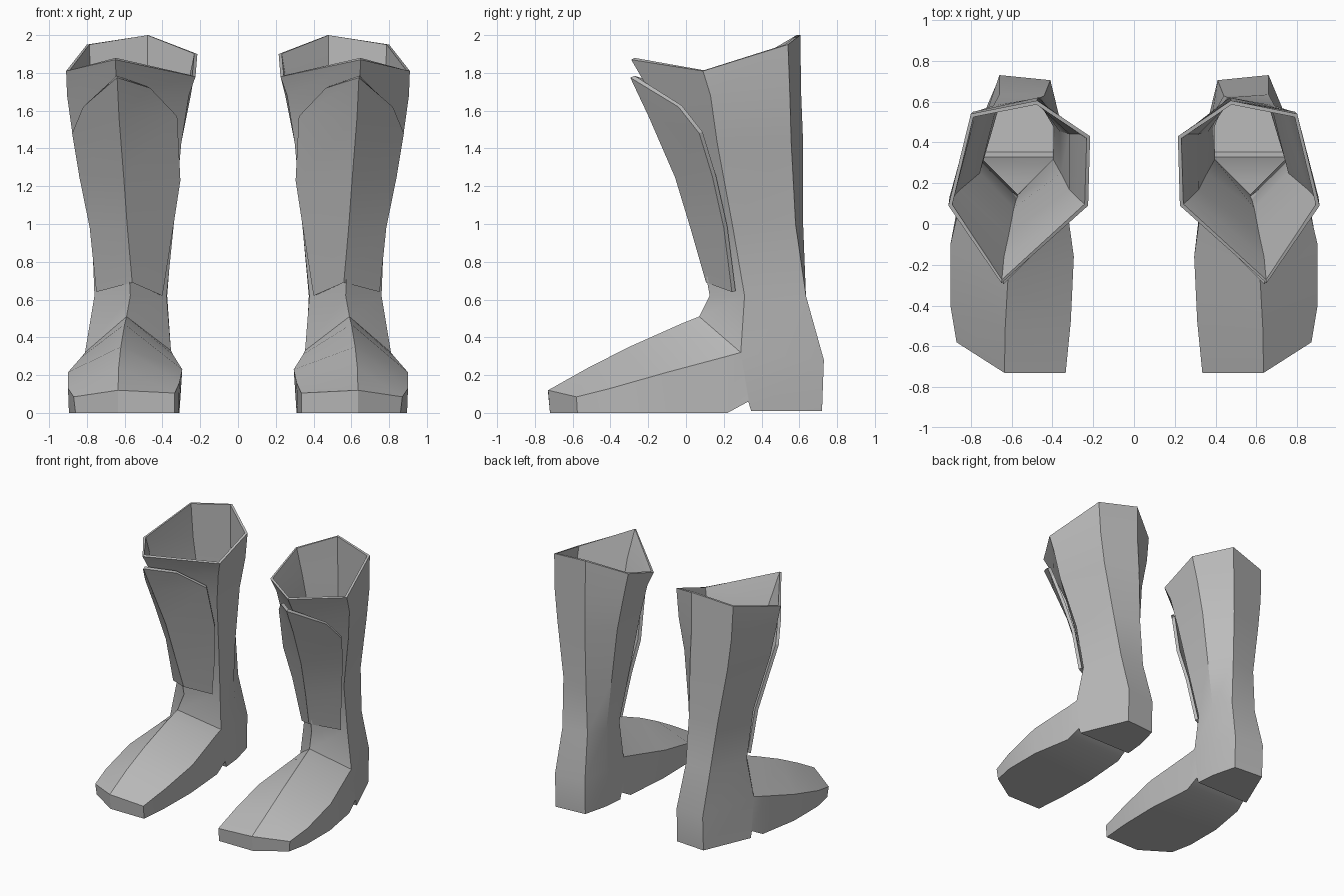
import bpy, math

cube = bpy.data.objects.get("Cube")
if cube:
    bpy.data.objects.remove(cube, do_unlink=True)

grey = bpy.data.materials.new("plain grey")
grey.use_nodes = True
grey.diffuse_color = (0.5, 0.5, 0.5, 1)
bsdf = next(n for n in grey.node_tree.nodes if n.type == 'BSDF_PRINCIPLED')
bsdf.inputs["Base Color"].default_value = (0.5, 0.5, 0.5, 1)
bsdf.inputs["Roughness"].default_value = 0.8


class Shell:
    """Collects points and outward-wound faces of one thin-walled part."""

    def __init__(self):
        self.points, self.faces = [], []

    def add(self, pts):
        start = len(self.points)
        self.points += pts
        return list(range(start, len(self.points)))

    def strip(self, upper, lower, closed):
        n = len(upper)
        for i in range(n if closed else n - 1):
            j = (i + 1) % n
            self.faces.append((lower[i], lower[j], upper[j], upper[i]))

    def build(self, name, side, thickness):
        pts = [(side * x, y, z) for x, y, z in self.points]
        faces = self.faces if side > 0 else [f[::-1] for f in self.faces]
        mesh = bpy.data.meshes.new(name)
        mesh.from_pydata(pts, [], faces)
        mesh.materials.append(grey)
        obj = bpy.data.objects.new(name, mesh)
        bpy.context.collection.objects.link(obj)
        mod = obj.modifiers.new("wall", 'SOLIDIFY')
        mod.thickness = thickness
        mod.offset = -1
        bpy.ops.object.select_all(action='DESELECT')
        obj.select_set(True)
        bpy.context.view_layer.objects.active = obj
        bpy.ops.object.modifier_apply(modifier=mod.name)
        bpy.ops.object.shade_smooth_by_angle(angle=math.radians(30))


def level(z, *xy):
    return [(x, y, z) for x, y in xy]


# Shaft rings: front, outer, back outer, back, inner back, inner front
SHAFT = [
    [(.65, -.29, 1.87), (.91, .09, 1.81), (.80, .54, 1.95),
     (.475, .605, 2.0), (.215, .43, 1.90), (.225, .09, 1.78)],
    level(1.68, (.64, -.18), (.905, .13), (.79, .55), (.475, .61), (.25, .45), (.26, .12)),
    level(1.43, (.615, -.07), (.87, .165), (.76, .557), (.47, .62), (.30, .45), (.30, .16)),
    level(1.0, (.59, .06), (.775, .245), (.69, .58), (.46, .62), (.345, .46), (.34, .24)),
    level(.62, (.57, .125), (.76, .31), (.66, .635), (.44, .63), (.375, .48), (.378, .31)),
    [(.59, .07, .51), (.81, .29, .32), (.66, .73, .28),
     (.41, .705, .28), (.36, .50, .30), (.355, .29, .33)],
]
# Heel base: outer, back outer, back, inner back, inner front
HEEL = level(.01, (.82, .345), (.66, .72), (.41, .70), (.36, .5), (.345, .345))
# Foot sections: outer base, outer edge, ridge, inner edge, inner base
FOOT = [
    [(.84, .22, 0), (.83, .20, .295), (.60, -.03, .47), (.345, .20, .31), (.34, .22, 0)],
    [(.895, -.10, 0), (.90, -.10, .215), (.62, -.30, .35), (.295, -.16, .23), (.31, -.16, 0)],
    [(.895, -.40, 0), (.90, -.40, .13), (.632, -.52, .238), (.31, -.48, .16), (.315, -.48, 0)],
    [(.86, -.575, 0), (.87, -.58, .085), (.635, -.73, .12), (.335, -.73, .105), (.335, -.72, 0)],
]
# Shin guard rows: inner edge, centre crease, outer edge
GUARD = [
    [(.465, -.12, 1.72), (.64, -.295, 1.775), (.82, -.04, 1.62)],
    [(.322, .06, 1.57), (.63, -.196, 1.565), (.878, .07, 1.48)],
    [(.305, .14, 1.23), (.605, -.058, 1.247), (.84, .14, 1.25)],
    [(.345, .20, .97), (.585, .026, .97), (.785, .20, .98)],
    [(.40, .243, .62), (.56, .106, .69), (.75, .243, .64)],
]


def make_boot(name, side):
    s = Shell()
    # Shaft
    rings = [s.add(r) for r in SHAFT]
    for up, low in zip(rings, rings[1:]):
        s.strip(up, low, True)
    front, outer, inner = rings[-1][0], rings[-1][1], rings[-1][5]
    # Heel block
    heel = s.add(HEEL)
    s.strip(rings[-1][1:], heel, False)
    s.faces.append(tuple(heel[::-1]))
    # Notch between heel and sole
    n_out, n_in = s.add([(.82, .33, .06), (.345, .33, .06)])
    s.faces += [(heel[4], heel[0], n_out, n_in),
                (n_out, heel[0], outer), (n_in, inner, heel[4])]
    # Foot and sole
    sections = [[n_out, outer, front, inner, n_in]] + [s.add(f) for f in FOOT]
    for back, fore in zip(sections, sections[1:]):
        for j in range(5):
            k = (j + 1) % 5
            s.faces.append((fore[j], back[j], back[k], fore[k]))
    # Toe cap
    ob, oe, ridge, ie, ib = sections[-1]
    mid, = s.add([(.635, -.72, 0)])
    s.faces += [(mid, ob, oe, ridge), (ib, mid, ridge, ie), (ob, mid, ib)]
    s.build(name, side, .02)


def make_guard(name, side):
    s = Shell()
    rows = [s.add(r) for r in GUARD]
    for up, low in zip(rows, rows[1:]):
        s.strip(up, low, False)
    s.build(name, side, .025)


for label, side in (("left", 1), ("right", -1)):
    make_boot(label + "_boot", side)
    make_guard(label + "_shin_guard", side)
